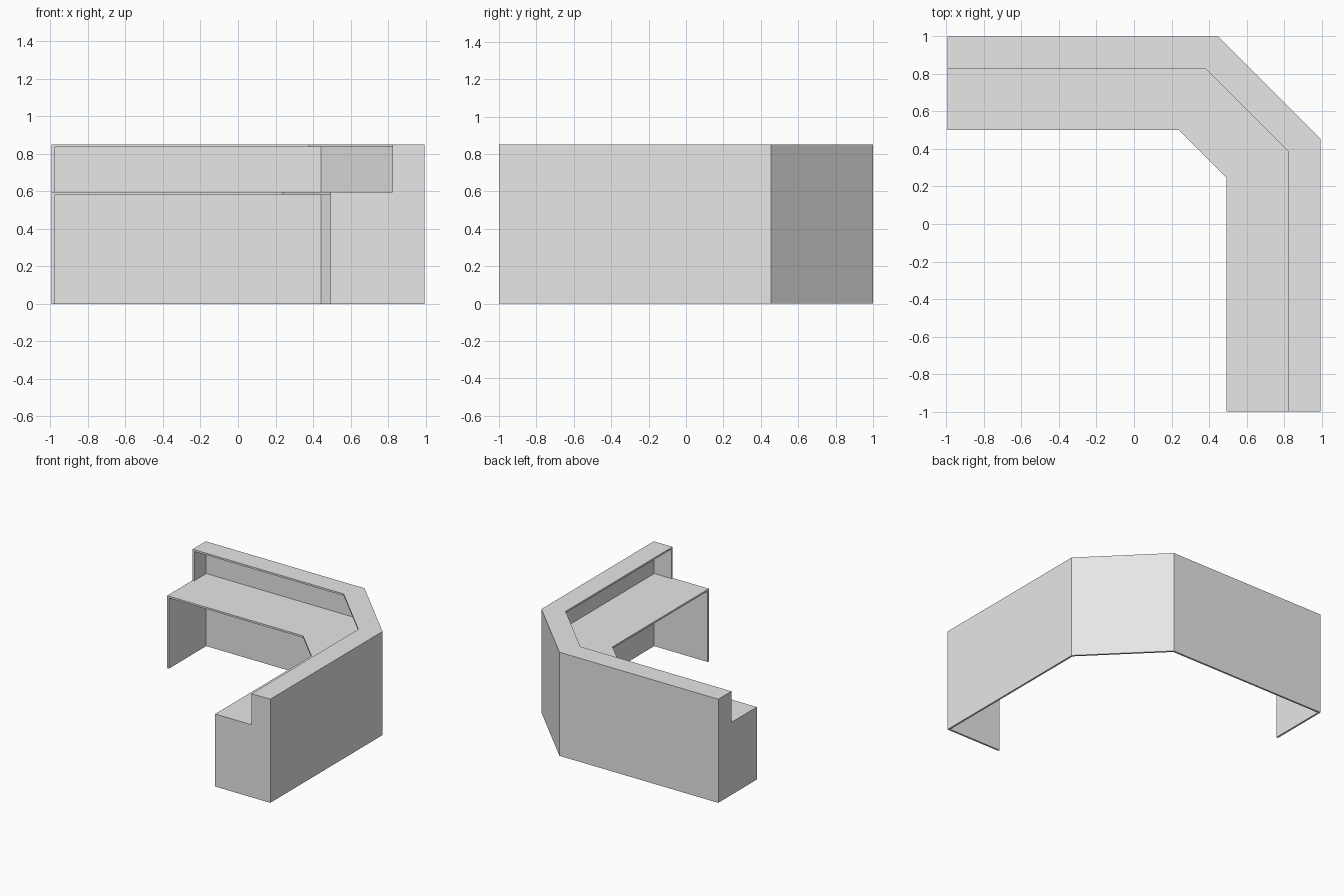
import bpy, bmesh, math

cube = bpy.data.objects.get("Cube")
if cube:
    bpy.data.objects.remove(cube, do_unlink=True)

# Main dimensions
HALF_X, HALF_Y = 0.993, 1.0
CHAMFER = 0.545          # size of the angled corner
WALL = 0.015             # panel thickness
DESK_DEPTH, DESK_Z = 0.5, 0.595
SHELF_DEPTH, SHELF_Z = 0.17, 0.85

grey = bpy.data.materials.new("light grey")
grey.use_nodes = True
grey.diffuse_color = (0.8, 0.8, 0.8, 1)
grey.node_tree.nodes["Principled BSDF"].inputs["Base Color"].default_value = (0.8, 0.8, 0.8, 1)


def station_points(depth, inset):
    """Plan path of the counter, moved inwards by depth and shortened by inset."""
    x, y = HALF_X - depth, HALF_Y - depth
    shift = CHAMFER - depth * (1 - math.tan(math.pi / 8))
    return [(-HALF_X + inset, y), (x - shift, y), (x, y - shift), (x, -HALF_Y + inset)]


def sweep(name, profile, inset=0.0):
    """Sweep a closed (depth, height) profile along the counter path."""
    bm = bmesh.new()
    rails = [[bm.verts.new((x, y, z)) for x, y in station_points(d, inset)]
             for d, z in profile]
    n = len(rails)
    for i in range(n):
        a, b = rails[i], rails[(i + 1) % n]
        for s in range(3):
            bm.faces.new((a[s], a[s + 1], b[s + 1], b[s]))
    bm.faces.new([r[0] for r in rails])
    bm.faces.new([r[-1] for r in rails])
    bmesh.ops.recalc_face_normals(bm, faces=bm.faces)
    mesh = bpy.data.meshes.new(name)
    bm.to_mesh(mesh)
    bm.free()
    mesh.materials.append(grey)
    obj = bpy.data.objects.new(name, mesh)
    bpy.context.collection.objects.link(obj)
    return obj


def box_profile(d0, d1, z0, z1):
    return [(d0, z0), (d0, z1), (d1, z1), (d1, z0)]


# Stepped counter: outer wall, desktop, raised shelf and end panels
counter = sweep("reception_counter", [
    (0, 0), (0, SHELF_Z), (SHELF_DEPTH, SHELF_Z), (SHELF_DEPTH, DESK_Z),
    (DESK_DEPTH, DESK_Z), (DESK_DEPTH, 0)])

# Hollows under the desktop and under the raised shelf
hollows = [
    sweep("knee_space", box_profile(WALL, DESK_DEPTH + 0.1, -0.1, DESK_Z - WALL), WALL),
    sweep("shelf_space", box_profile(WALL, SHELF_DEPTH + 0.1, DESK_Z, SHELF_Z - WALL), WALL),
]
for hollow in hollows:
    hollow.hide_render = True
    cut = counter.modifiers.new(hollow.name, 'BOOLEAN')
    cut.operation = 'DIFFERENCE'
    cut.solver = 'EXACT'
    cut.object = hollow

# Apply the cuts and drop the cutters
bpy.context.view_layer.update()
graph = bpy.context.evaluated_depsgraph_get()
result = bpy.data.meshes.new_from_object(counter.evaluated_get(graph))
counter.modifiers.clear()
counter.data = result
for hollow in hollows:
    bpy.data.objects.remove(hollow, do_unlink=True)

# Merge leftover flat seams
bm = bmesh.new()
bm.from_mesh(result)
bmesh.ops.remove_doubles(bm, verts=bm.verts, dist=0.0001)
bmesh.ops.dissolve_limit(bm, angle_limit=0.01, verts=bm.verts, edges=bm.edges)
bm.to_mesh(result)
bm.free()
